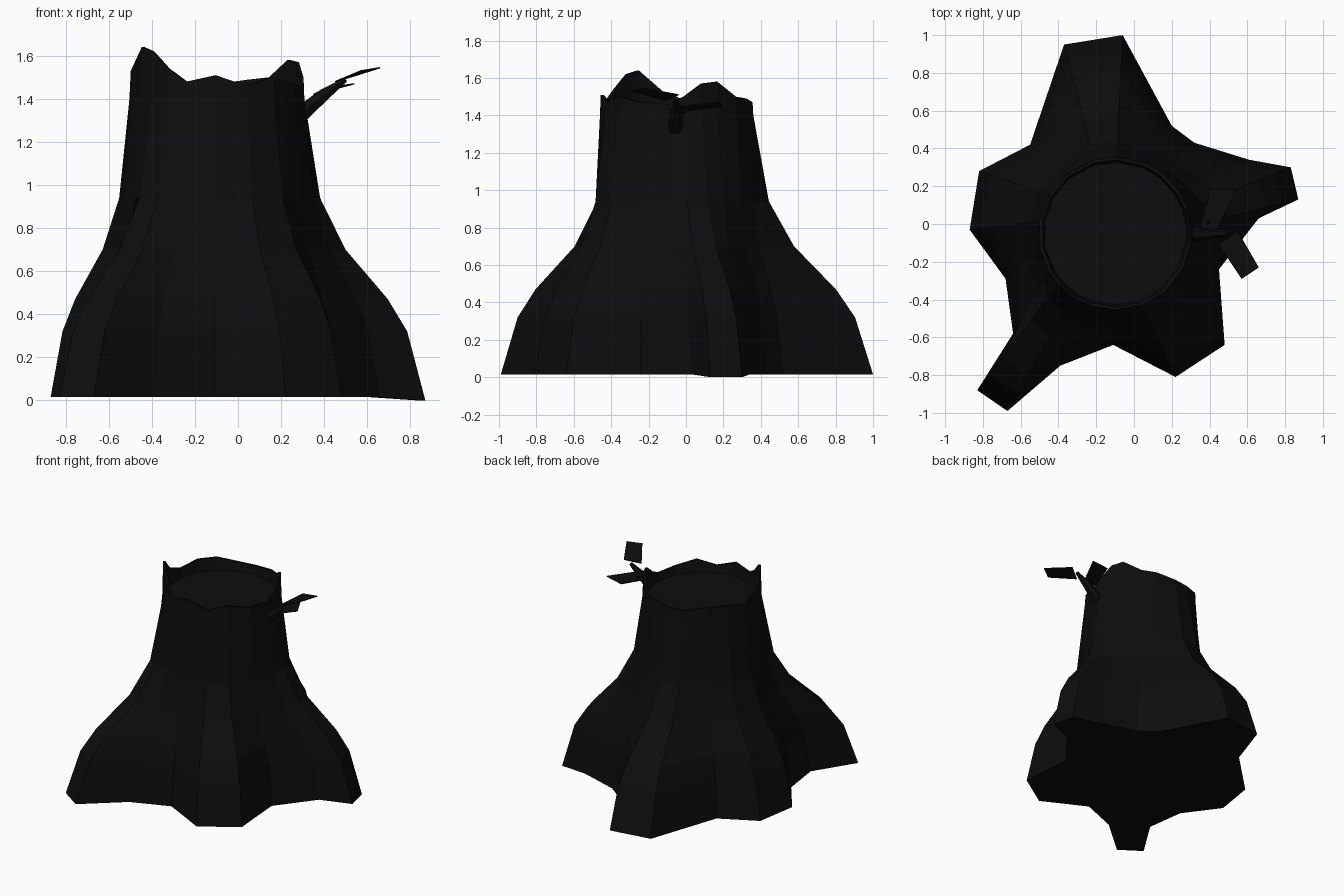
import bpy
import bmesh
from math import atan2, cos, sin, pi
from mathutils import Vector

cube = bpy.data.objects.get("Cube")
if cube:
    bpy.data.objects.remove(cube, do_unlink=True)


def make_material(name, color):
    material = bpy.data.materials.new(name)
    material.use_nodes = True
    material.diffuse_color = color
    shader = material.node_tree.nodes["Principled BSDF"]
    shader.inputs["Base Color"].default_value = color
    shader.inputs["Roughness"].default_value = 1
    return material


charred = make_material("charred wood", (.004, .004, .004, 1))


def finish(bm, name):
    bmesh.ops.recalc_face_normals(bm, faces=bm.faces)
    mesh = bpy.data.meshes.new(name)
    bm.to_mesh(mesh)
    bm.free()
    mesh.materials.append(charred)
    obj = bpy.data.objects.new(name, mesh)
    bpy.context.collection.objects.link(obj)
    return obj


def bridge(bm, lower, upper):
    count = len(lower)
    for i in range(count):
        j = (i + 1) % count
        bm.faces.new((lower[i], lower[j], upper[j], upper[i]))


def loft(bm, rings):
    loops = [[bm.verts.new(p) for p in ring] for ring in rings]
    for lower, upper in zip(loops, loops[1:]):
        bridge(bm, lower, upper)
    bm.faces.new(loops[0][::-1])
    bm.faces.new(loops[-1])


# Root outline on the ground with the height of the broken rim above each point
spokes = [
    (.87, .13, 1.5), (.83, .3, 1.57), (.61, .34, 1.58), (.32, .43, 1.5),
    (.2, .52, 1.49), (-.06, 1, 1.47), (-.37, .95, 1.47), (-.55, .42, 1.5),
    (-.82, .28, 1.5), (-.87, -.03, 1.47), (-.68, -.29, 1.53),
    (-.64, -.58, 1.64), (-.83, -.88, 1.62), (-.67, -.99, 1.54),
    (-.39, -.75, 1.48), (-.11, -.64, 1.51), (.22, -.81, 1.46),
    (.48, -.64, 1.5), (.45, -.24, 1.47), (.66, .03, 1.46),
]
# Height and amount of root flare for each ring of the trunk
flare = [(.015, 1), (.32, .85), (.47, .69), (.7, .34), (.94, .13), (1.4, 0)]
center = Vector((-.1, -.05, 0))
radius = .41
floor_height = 1.41


def rim_point(index, scale, height):
    # Mix the root direction with an even spacing around the trunk
    x, y, _ = spokes[index]
    even = 2 * pi * index / len(spokes)
    actual = atan2(y - center.y, x - center.x)
    offset = (actual - even + pi) % (2 * pi) - pi
    angle = even + offset / 2
    reach = radius * scale
    return center + Vector((reach * cos(angle), reach * sin(angle), height))


# Stump: flared trunk, jagged rim and sunken cut floor
indices = range(len(spokes))
rings = []
for height, amount in flare:
    ring = []
    for i in indices:
        root = Vector((spokes[i][0], spokes[i][1], height))
        ring.append(rim_point(i, 1, height).lerp(root, amount))
    rings.append(ring)
for i in (0, 1):
    rings[0][i].z = 0
rings.append([rim_point(i, .99, spokes[i][2]) for i in indices])
rings.append([rim_point(i, .95, spokes[i][2]) for i in indices])
rings.append([rim_point(i, .92, floor_height) for i in indices])
bm = bmesh.new()
loft(bm, rings)
finish(bm, "stump")


# Twigs: tapered six-sided sticks
def stick(name, path, widths):
    path = [Vector(p) for p in path]
    turn = (path[-1] - path[0]).to_track_quat("Z", "Y")
    sides = [turn @ Vector((cos(a * pi / 3), sin(a * pi / 3), 0))
             for a in range(6)]
    bm = bmesh.new()
    loft(bm, [[p + s * w for s in sides] for p, w in zip(path, widths)])
    finish(bm, name)


stick("twig", [(.27, -.06, 1.31), (.4, -.05, 1.42), (.5, -.05, 1.49)],
      [.045, .032, .012])
stick("leaf_stem", [(.36, -.05, 1.4), (.4, .02, 1.44)], [.015, .008])


# Leaves: thin plates
def leaf(name, corners):
    bm = bmesh.new()
    bm.faces.new([bm.verts.new(c) for c in corners])
    obj = finish(bm, name)
    plate = obj.modifiers.new("thickness", "SOLIDIFY")
    plate.thickness = .006
    plate.offset = 0


leaf("back_leaf", [(.35, -.02, 1.42), (.44, -.03, 1.45),
                   (.54, .18, 1.47), (.41, .19, 1.45)])
leaf("front_leaf", [(.45, -.11, 1.48), (.55, -.04, 1.51),
                    (.66, -.23, 1.545), (.57, -.29, 1.53)])
